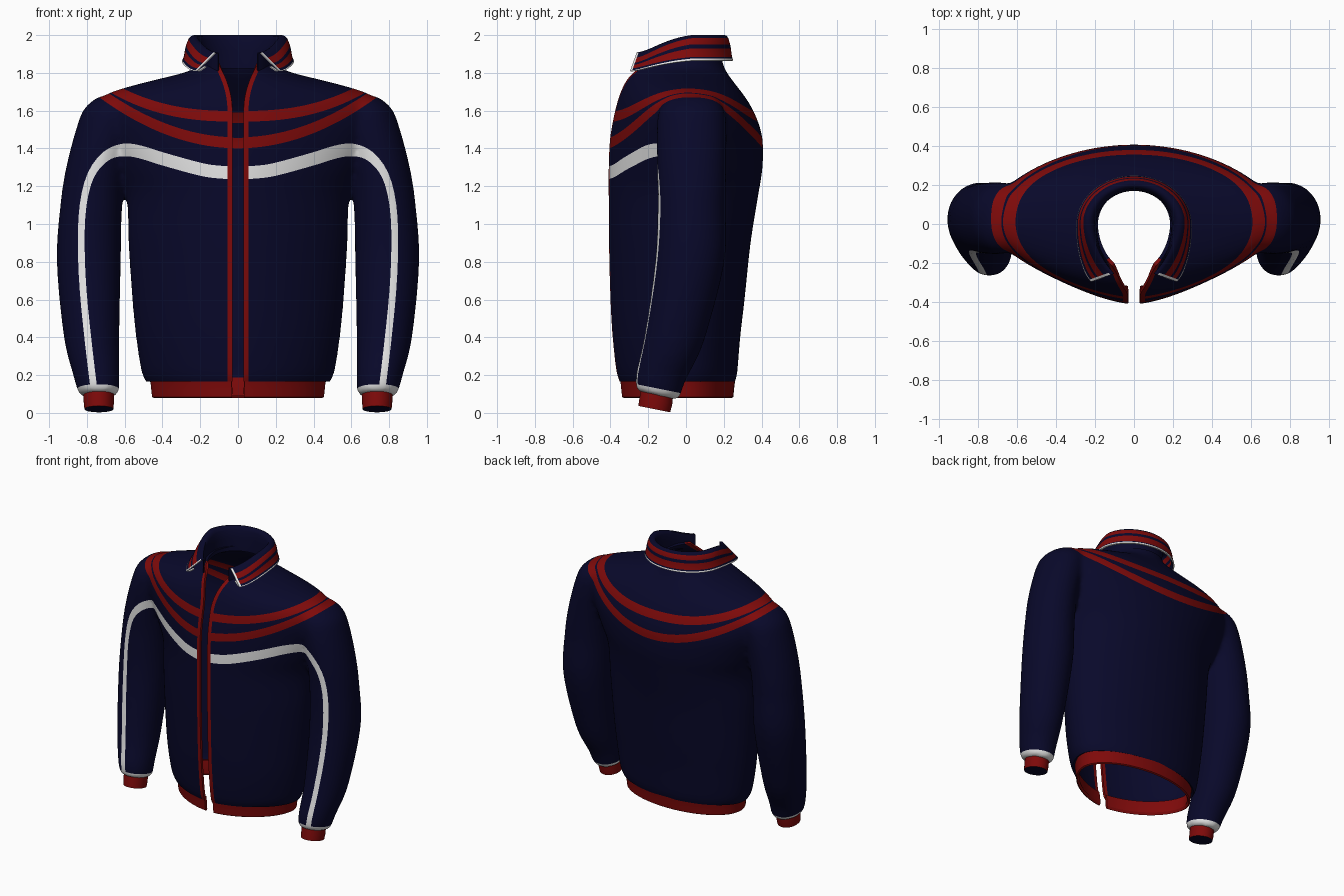
import bpy, bmesh, math
from mathutils import Vector

if "Cube" in bpy.data.objects:
    bpy.data.objects.remove(bpy.data.objects["Cube"])


def material(name, rgb):
    m = bpy.data.materials.new(name)
    m.diffuse_color = (*rgb, 1)
    m.use_nodes = True
    m.node_tree.nodes["Principled BSDF"].inputs["Base Color"].default_value = m.diffuse_color
    return m


NAVY, RED, WHITE = 0, 1, 2
MATS = [material("navy fabric", (0.0025, 0.0025, 0.023)),
        material("red trim", (0.21, 0.003, 0.003)),
        material("white piping", (0.8, 0.8, 0.8))]


def make_object(name, bm):
    me = bpy.data.meshes.new(name)
    bm.to_mesh(me)
    bm.free()
    ob = bpy.data.objects.new(name, me)
    for m in MATS:
        me.materials.append(m)
    bpy.context.collection.objects.link(ob)
    return ob


def apply_modifiers(ob):
    dg = bpy.context.evaluated_depsgraph_get()
    me = bpy.data.meshes.new_from_object(ob.evaluated_get(dg))
    ob.modifiers.clear()
    ob.data = me


def finish(ob, thickness=0):
    if thickness:
        ob.modifiers.new("thickness", "SOLIDIFY").thickness = thickness
        apply_modifiers(ob)
    bpy.ops.object.select_all(action="DESELECT")
    ob.select_set(True)
    bpy.context.view_layer.objects.active = ob
    bpy.ops.object.shade_smooth_by_angle(angle=math.radians(50))


def spline(rows, k=6):
    """Smooth rows of numbers through the given ones."""
    out = []
    for i in range(len(rows) - 1):
        p = [rows[max(0, min(len(rows) - 1, i + j))] for j in (-1, 0, 1, 2)]
        for s in range(k):
            t = s / k
            out.append([b + .5 * t * (c - a + t * (2 * a - 5 * b + 4 * c - d + t * (3 * (b - c) + d - a)))
                        for a, b, c, d in zip(*p)])
    return out + [list(rows[-1])]


def section_point(row, t, side=1, tilt=0):
    """Superellipse; t = 0 is the back, t = pi the front."""
    z, cx, cy, rx, front, back, n = row
    s, c = math.sin(t), math.cos(t)
    e = 2 / n if c < 0 else 1
    x = cx + rx * math.copysign(abs(s) ** e, s)
    dy = back * c if c > 0 else -front * abs(c) ** e
    return Vector((side * x, cy + dy, z - tilt * max(0, 1 - z / .5) * dy))


def loft(bm, rows, count, gap=0, side=1, tilt=0):
    span = math.pi - gap
    div = count - 1 if gap else count
    grid = [[bm.verts.new(section_point(r, -span + 2 * span * i / div, side, tilt))
             for i in range(count)] for r in rows]
    for a, b in zip(grid, grid[1:]):
        for i in range(div):
            j = (i + 1) % count
            bm.faces.new((a[i], a[j], b[j], b[i]))
    if not gap:
        return bm.faces.new(grid[0]), bm.faces.new(grid[-1])


def cut(bm, field):
    """Cut the mesh along field = 0 so colours meet on a clean line."""
    val = {}
    for v in bm.verts:
        f = field(v.co)
        val[v] = f if abs(f) > 1e-4 else 1e-4
    new = set()
    for e in list(bm.edges):
        a, b = e.verts
        if val[a] * val[b] < 0:
            new.add(bmesh.utils.edge_split(e, a, val[a] / (val[a] - val[b]))[1])
    for f in list(bm.faces):
        hit = [v for v in f.verts if v in new]
        if len(hit) == 2:
            bmesh.utils.face_split(f, hit[0], hit[1])


# Torso sections: z, half width, front depth, back depth, front exponent
torso = [(.13, .465, .335, .245, 1.75), (.17, .49, .355, .262, 1.75), (.22, .512, .37, .272, 1.75),
         (.4, .54, .39, .287, 1.75), (.6, .56, .402, .31, 1.7), (.9, .58, .41, .342, 1.65),
         (1.15, .59, .412, .382, 1.6), (1.3, .65, .412, .405, 1.55), (1.45, .72, .405, .405, 1.5),
         (1.55, .76, .388, .378, 1.5), (1.63, .755, .37, .34, 1.5), (1.69, .69, .352, .30, 1.5),
         (1.735, .55, .335, .265, 1.55), (1.775, .39, .315, .235, 1.65), (1.81, .26, .29, .212, 1.8),
         (1.85, .205, .268, .195, 1.9), (1.9, .2, .26, .19, 1.9)]
# Sleeve sections: z, centre x, centre y, radius x, radius y
sleeve = [(1.675, .64, .03, .10, .12), (1.61, .665, .03, .15, .17), (1.5, .70, .03, .158, .185),
          (1.3, .75, .03, .16, .183), (1.1, .777, .03, .164, .18), (.8, .79, .02, .17, .184),
          (.4, .775, -.06, .147, .16), (.2, .75, -.13, .123, .132), (.135, .742, -.145, .113, .123),
          (.105, .738, -.15, .106, .116), (.09, .738, -.15, .085, .095)]

bm = bmesh.new()
loft(bm, spline([(z, 0, 0, a, f, b, n) for z, a, f, b, n in torso]), 96)
for side in (1, -1):
    loft(bm, spline([(z, x, y, rx, ry, ry, 2) for z, x, y, rx, ry in sleeve]), 48, 0, side, .26)
bmesh.ops.recalc_face_normals(bm, faces=bm.faces)
jacket = make_object("jacket_body_and_sleeves", bm)
rm = jacket.modifiers.new("merge", "REMESH")
rm.mode, rm.voxel_size = "VOXEL", .015
sm = jacket.modifiers.new("soften", "SMOOTH")
sm.factor, sm.iterations = .5, 18
apply_modifiers(jacket)

# Painted details as fields, negative inside the detail
PIPE = [(0, 1.27), (.1, 1.275), (.2, 1.29), (.4, 1.345), (.52, 1.382), (.61, 1.392), (.7, 1.36),
        (.78, 1.26), (.82, 1.1), (.83, .9), (.82, .65), (.79, .35), (.757, .08)]
PIPE = [Vector(p) for p in spline(PIPE, 3)]


def opening(p):
    return abs(p.x) - .03 - 1.2 * max(0, p.z - 1.6) ** 2


def placket(p):
    return opening(p) - .026


def upper_stripe(p):
    return abs(p.z - 1.57 - .125 * (abs(p.x) / .62) ** 2.5) - .028


def lower_stripe(p):
    return abs(p.z - 1.43 - .245 * (abs(p.x) / .7) ** 2) - .029


def chest_piping(p):
    q, best = Vector((abs(p.x), p.z)), 9
    for a, b in zip(PIPE, PIPE[1:]):
        d = b - a
        t = max(0, min(1, (q - a).dot(d) / d.length_squared))
        best = min(best, (a + d * t - q).length)
    return best - (.018 + .016 * max(0, min(1, (.8 - q.x) / .2)) * (q.y > 1.1))


def sleeve_end(p):
    return p.z + .2 * (p.y + .145) - .128 if abs(p.x) > .6 else 1


def hem_cut(p):
    return p.z - .165 if abs(p.x) < .6 else 1


def neck_cut(p):
    return 1.865 - p.z


jacket.data.materials.clear()
for m in MATS:
    jacket.data.materials.append(m)
bm = bmesh.new()
bm.from_mesh(jacket.data)
for field in (opening, placket, upper_stripe, lower_stripe, chest_piping, sleeve_end, hem_cut, neck_cut):
    cut(bm, field)
bm.normal_update()
waste = []
for f in bm.faces:
    c = f.calc_center_median()
    front = c.y < 0
    f.material_index = NAVY
    if hem_cut(c) < 0 or neck_cut(c) < 0 or (front and opening(c) < 0):
        waste.append(f)
    elif front and placket(c) < 0:
        f.material_index = RED
    elif upper_stripe(c) < 0 or lower_stripe(c) < 0:
        f.material_index = RED
    elif sleeve_end(c) < 0 or (chest_piping(c) < 0 and f.normal.y < 0):
        f.material_index = WHITE
bmesh.ops.delete(bm, geom=waste, context="FACES")
bm.to_mesh(jacket.data)
bm.free()
finish(jacket, .018)

# Waist hem band, open at the front
bm = bmesh.new()
loft(bm, [(z, 0, 0, a, a - .115, a - .205, 1.75) for z, a in
          ((.078, .445), (.084, .455), (.12, .459), (.15, .462), (.185, .468))], 97, .1)
bmesh.ops.recalc_face_normals(bm, faces=bm.faces)
for f in bm.faces:
    f.material_index = RED
finish(make_object("waist_hem", bm), .02)

# Cuffs with a dark closed end
bm = bmesh.new()
for side in (1, -1):
    _, end = loft(bm, [(.12, .737, -.152, .08, .085, .085, 2), (.06, .737, -.16, .08, .087, .087, 2),
                       (.02, .736, -.168, .077, .084, .084, 2)], 40, 0, side, .21)
    for f in bm.faces:
        f.material_index = NAVY if f.material_index == NAVY and len(f.verts) > 4 else RED
    res = bmesh.ops.inset_individual(bm, faces=[end], thickness=.01, depth=0)
    for f in res["faces"]:
        f.material_index = RED
    end.material_index = NAVY
bmesh.ops.recalc_face_normals(bm, faces=bm.faces)
finish(make_object("cuffs", bm))

# Folded collar: (outward offset, drop from the fold, colour of the strip that follows)
PROFILE = [(0, 1.3, NAVY), (.005, .6, NAVY), (.015, .2, NAVY), (.028, .04, NAVY), (.045, 0, NAVY),
           (.06, .03, NAVY), (.072, .12, RED), (.085, .36, NAVY), (.09, .52, RED), (.098, .86, NAVY),
           (.103, .92, WHITE), (.105, 1, WHITE), (.095, 1.02, NAVY), (.08, .8, NAVY)]
bm = bmesh.new()
cols, span, grid = 81, math.radians(148), []
for i in range(cols):
    t = -span + 2 * span * i / (cols - 1)
    s, c = math.sin(t), math.cos(t)
    f = max(0, min(1, (abs(t) - 1.4) / (span - 1.4)))
    f = f * f * (3 - 2 * f)
    base = Vector((.19 * s, (.17 if c > 0 else .30) * c))
    out = Vector((s, c * .75)).lerp(Vector((math.copysign(.85, s), -.3)), f)
    top, drop = 2 - .09 * f, .135 - .035 * f
    column = []
    for k, (d, h, _) in enumerate(PROFILE):
        # the wings at the front lie flatter, from the fold to the tip
        flat = .012 * max(0, k - 3) if k < 6 else .024 + (d - .06) * 2.6
        wing_h = h if k < 6 else max(h, (flat - .02) / .12)
        d, h = d + (flat - d) * f, h + (min(wing_h, 1.02) - h) * f
        column.append(bm.verts.new((*(base + out * d), top - drop * h)))
    grid.append(column)
for i in range(cols - 1):
    for j in range(len(PROFILE) - 1):
        face = bm.faces.new((grid[i][j], grid[i + 1][j], grid[i + 1][j + 1], grid[i][j + 1]))
        edge = i in (0, cols - 2) and j > 4
        face.material_index = WHITE if edge else PROFILE[j][2]
bmesh.ops.recalc_face_normals(bm, faces=bm.faces)
finish(make_object("collar", bm), .006)
